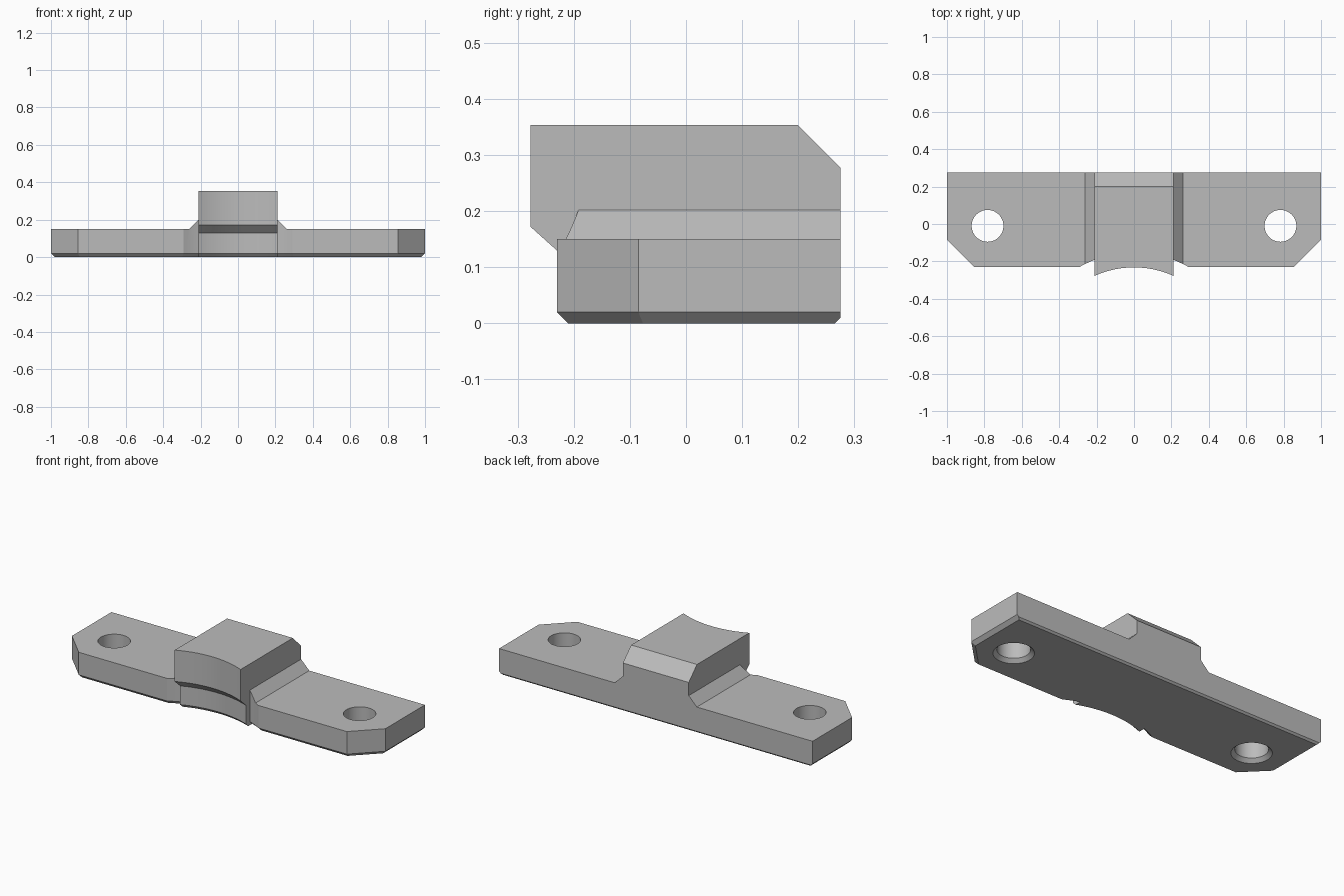
import bpy, bmesh, math

if "Cube" in bpy.data.objects:
    bpy.data.objects.remove(bpy.data.objects["Cube"])

grey = bpy.data.materials.new("light grey")
grey.use_nodes = True
grey.diffuse_color = (0.5, 0.5, 0.5, 1)
grey.node_tree.nodes["Principled BSDF"].inputs["Base Color"].default_value = (0.5, 0.5, 0.5, 1)

FRONT, BACK, CHAMFER = -0.23, 0.275, 0.02
ARC_Y = -0.744  # centre of the concentric front arcs


def loft(name, rings):
    """Closed solid skinned through rings with equal point counts."""
    bm = bmesh.new()
    loops = [[bm.verts.new(p) for p in ring] for ring in rings]
    n = len(loops[0])
    for a, b in zip(loops, loops[1:]):
        for i in range(n):
            j = (i + 1) % n
            bm.faces.new((a[i], a[j], b[j], b[i]))
    bm.faces.new(loops[0])
    bm.faces.new(loops[-1])
    bmesh.ops.recalc_face_normals(bm, faces=bm.faces[:])
    mesh = bpy.data.meshes.new(name)
    bm.to_mesh(mesh)
    bm.free()
    mesh.materials.append(grey)
    ob = bpy.data.objects.new(name, mesh)
    bpy.context.collection.objects.link(ob)
    return ob


def lathe(name, x, y, profile, sides):
    """Solid of revolution from (z, radius) pairs."""
    turns = [math.tau * i / sides for i in range(sides)]
    return loft(name, [[(x + r * math.cos(t), y + r * math.sin(t), z) for t in turns]
                       for z, r in profile])


def combine(target, other, operation):
    mod = target.modifiers.new(operation, "BOOLEAN")
    mod.operation = operation
    mod.solver = "EXACT"
    mod.object = other
    bpy.context.view_layer.objects.active = target
    bpy.ops.object.modifier_apply(modifier=mod.name)
    bpy.data.objects.remove(other)


def plate_ring(z, inset, back):
    k = 0.414 * inset
    half = [(0.855 - k, FRONT + inset), (1 - inset, -0.085 + k), (1 - inset, back)]
    return [(x, y, z) for x, y in half] + [(-x, y, z) for x, y in reversed(half)]


# Base plate with clipped front corners and chamfered foot
bracket = loft("bracket", [plate_ring(0, CHAMFER, BACK - 0.01),
                           plate_ring(0.01, 0.01, BACK),
                           plate_ring(CHAMFER, 0, BACK),
                           plate_ring(0.15, 0, BACK)])

# Sloped gussets beside the block
slope = [(0.312, 0.10), (0.16, 0.252)]
section = slope + [(-x, z) for x, z in reversed(slope)]
gusset = loft("gusset", [[(x, y, z) for x, z in section] for y in (-0.22, BACK)])
combine(bracket, gusset, "UNION")

# Concave relief in the front of the plate
relief = lathe("relief_cutter", 0, ARC_Y,
               [(-0.01, 0.621), (CHAMFER, 0.591), (0.4, 0.591)], 192)
combine(bracket, relief, "DIFFERENCE")

# Central block with a clipped rear top edge
side = [(-0.4, 0), (BACK - 0.01, 0), (BACK, 0.01), (BACK, 0.278), (0.2, 0.353), (-0.4, 0.353)]
block = loft("block", [[(x, y, z) for y, z in side] for x in (-0.21, 0.21)])
face = lathe("face_cutter", 0, ARC_Y,
             [(-0.01, 0.587), (CHAMFER, 0.557), (0.128, 0.557), (0.172, 0.512), (0.4, 0.512)], 192)
combine(block, face, "DIFFERENCE")
combine(bracket, block, "UNION")

# Bolt holes, flared underneath
for x in (-0.783, 0.783):
    hole = lathe("hole_cutter", x, -0.01, [(-0.01, 0.115), (CHAMFER, 0.085), (0.2, 0.085)], 64)
    combine(bracket, hole, "DIFFERENCE")

bpy.ops.object.select_all(action="DESELECT")
bracket.select_set(True)
bpy.context.view_layer.objects.active = bracket
bpy.ops.object.shade_smooth_by_angle(angle=math.radians(20))
